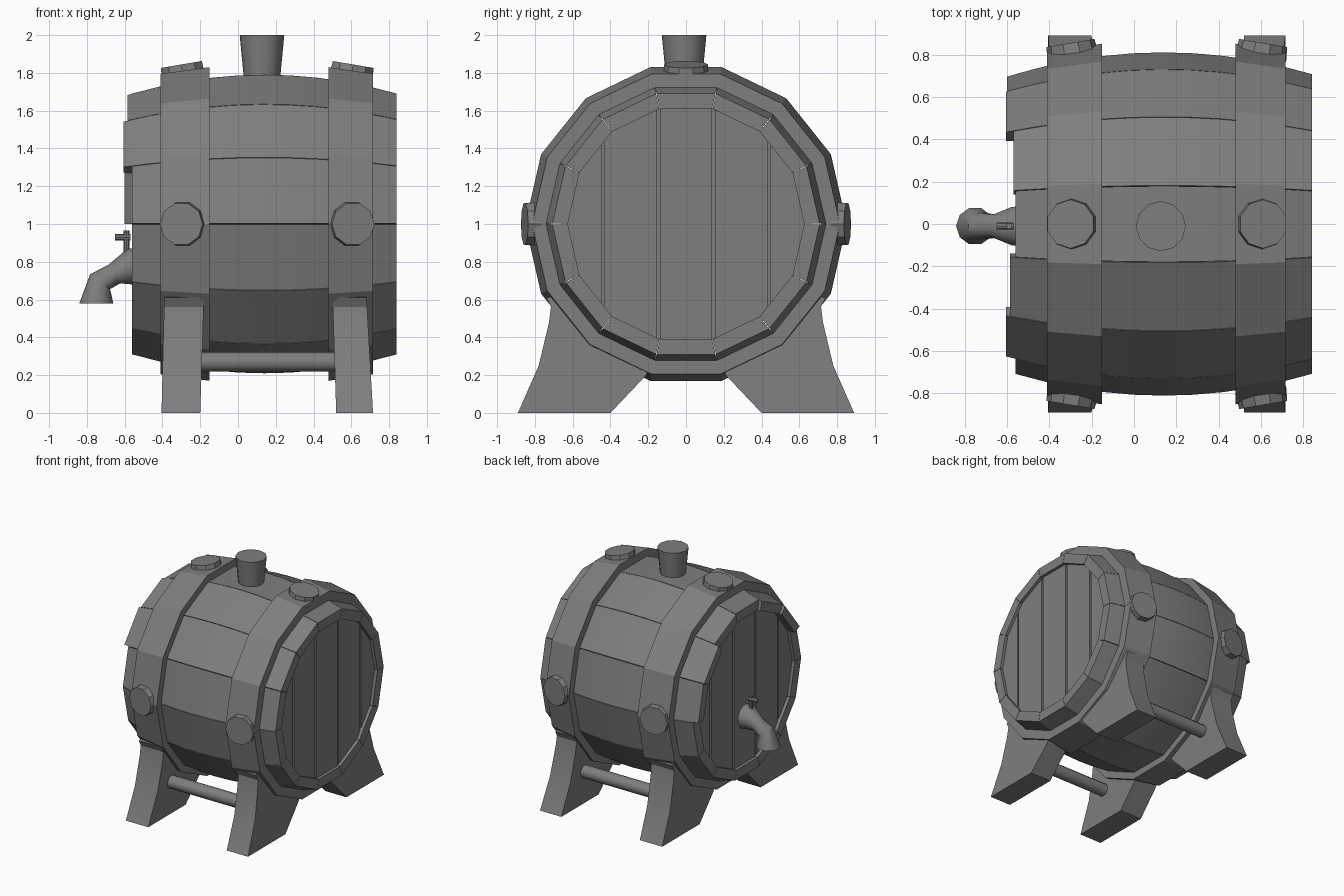
import bpy, bmesh, math
from mathutils import Vector

cube = bpy.data.objects.get("Cube")
if cube:
    bpy.data.objects.remove(cube, do_unlink=True)

GREY = (0.21, 0.21, 0.21, 1)
mat = bpy.data.materials.new("plain grey")
mat.use_nodes = True
mat.diffuse_color = GREY
mat.node_tree.nodes["Principled BSDF"].inputs["Base Color"].default_value = GREY

SIDES = 14
HALF = math.pi / SIDES
AXIS_Z = 1.0
MID_X = 0.14
LEFT_X, RIGHT_X = -0.56, 0.84


def finish(name, bm, smooth=20):
    bmesh.ops.recalc_face_normals(bm, faces=bm.faces)
    mesh = bpy.data.meshes.new(name)
    bm.to_mesh(mesh)
    bm.free()
    mesh.materials.append(mat)
    obj = bpy.data.objects.new(name, mesh)
    bpy.context.collection.objects.link(obj)
    bpy.ops.object.select_all(action="DESELECT")
    obj.select_set(True)
    bpy.context.view_layer.objects.active = obj
    bpy.ops.object.shade_smooth_by_angle(angle=math.radians(smooth))
    return obj


def loft(bm, rings, caps=True, closed=False):
    """Bridge equal rings of points, optionally capping or joining the ends."""
    loops = [[bm.verts.new(p) for p in ring] for ring in rings]
    pairs = list(zip(loops, loops[1:]))
    if closed:
        pairs.append((loops[-1], loops[0]))
    for a, b in pairs:
        for i in range(len(a)):
            j = (i + 1) % len(a)
            bm.faces.new((a[i], a[j], b[j], b[i]))
    if caps and not closed:
        bm.faces.new(loops[0])
        bm.faces.new(loops[-1])


def circle(center, direction, radius, n):
    rot = Vector(direction).to_track_quat("Z", "Y")
    return [Vector(center) + rot @ Vector((radius * math.cos(2 * math.pi * i / n),
            radius * math.sin(2 * math.pi * i / n), 0)) for i in range(n)]


def around(x, apothem, angle):
    """Point on the barrel polygon; the angle runs from the top towards +y."""
    r = apothem / math.cos(HALF)
    return Vector((x, r * math.sin(angle), AXIS_Z + r * math.cos(angle)))


def bulge(x):
    return 0.79 - 0.1 * ((x - MID_X) / 0.7) ** 2


def tapered(name, start, end, r1, r2, n=10, smooth=40):
    bm = bmesh.new()
    d = Vector(end) - Vector(start)
    loft(bm, [circle(start, d, r1, n), circle(end, d, r2, n)])
    return finish(name, bm, smooth)


# Barrel staves, a few of them running past the tap end
LONG = {1: 0.01, 2: 0.045, 3: 0.04, -2: 0.045, -1: 0.025}
bm = bmesh.new()
for k in range(-6, 8):
    a = 2 * HALF * k - HALF + 0.002
    b = 2 * HALF * k + HALF - 0.002
    x0 = LEFT_X - LONG.get(k, 0)
    rings = []
    for s in range(11):
        x = x0 + (RIGHT_X - x0) * s / 10
        outer = bulge(x)
        rings.append([around(x, outer, a), around(x, outer, b),
                      around(x, 0.61, b), around(x, 0.61, a)])
    loft(bm, rings)
finish("barrel_staves", bm)

# Vertical planks closing both ends, clipped to the barrel polygon
EDGES = [-0.64, -0.44, -0.145, 0.145, 0.44, 0.64]
for side, face_x, depth in (("left", RIGHT_X - 0.025, -0.05),
                            ("right", LEFT_X + 0.025, 0.05)):
    bm = bmesh.new()
    for lo, hi in zip(EDGES, EDGES[1:]):
        part = bmesh.new()
        loft(part, [[around(x, 0.615, HALF + 2 * HALF * i) for i in range(SIDES)]
                    for x in (face_x, face_x + depth)])
        for y, sign in ((lo + 0.008, -1), (hi - 0.008, 1)):
            cut = bmesh.ops.bisect_plane(
                part, geom=part.verts[:] + part.edges[:] + part.faces[:],
                plane_co=(0, y, 0), plane_no=(0, sign, 0), clear_outer=True)
            rim = [e for e in cut["geom_cut"] if isinstance(e, bmesh.types.BMEdge)]
            if rim:
                bmesh.ops.contextual_create(part, geom=rim)
        temp = bpy.data.meshes.new("plank")
        part.to_mesh(temp)
        part.free()
        bm.from_mesh(temp)
        bpy.data.meshes.remove(temp)
    # Backing board behind the plank gaps
    loft(bm, [[around(x, 0.615, HALF + 2 * HALF * i) for i in range(SIDES)]
              for x in (face_x + depth * 0.5, face_x + depth * 1.2)])
    finish(side + "_end_planks", bm)

# Hoops, round studs and cradle legs at each end
for side, inner, outer, stud_x, foot, top in (
        ("right", -0.15, -0.41, -0.295, (-0.405, -0.2), (-0.39, -0.18)),
        ("left", 0.48, 0.715, 0.605, (0.52, 0.715), (0.5, 0.68))):
    bm = bmesh.new()
    profile = [(inner, 0.83), (outer, 0.795), (outer, 0.7), (inner, 0.7)]
    loft(bm, [[around(x, r, HALF + 2 * HALF * i) for i in range(SIDES)]
              for x, r in profile], closed=True)
    finish(side + "_hoop", bm)

    slope = 0.17 if side == "left" else -0.17
    for place, y, z in (("top", 0, 1), ("front", -1, 0), ("back", 1, 0)):
        normal = Vector((slope, y, z)).normalized()
        mid = Vector((stud_x, y * 0.825, AXIS_Z + z * 0.815))
        tapered(f"{side}_{place}_stud", mid - normal * 0.04, mid + normal * 0.03,
                0.122, 0.115, smooth=20)

    for place, sign in (("front", -1), ("back", 1)):
        leg = [(0.89, 0), (0.78, 0.25), (0.725, 0.48), (0.715, 0.56), (0.74, 0.61),
               (0.67, 0.62), (0.45, 0.38), (0.2, 0.24), (0.21, 0.2), (0.4, 0)]
        bm = bmesh.new()
        loft(bm, [[(foot[e] + (top[e] - foot[e]) * z / 0.62, sign * y, z)
                   for y, z in leg] for e in (0, 1)])
        finish(f"{side}_{place}_leg", bm)

# Rods joining the legs
for place, y in (("front", -0.6), ("back", 0.6)):
    tapered(place + "_rod", (-0.25, y, 0.27), (0.55, y, 0.27), 0.052, 0.052, 12)

# Bung on top
tapered("bung", (0.127, -0.01, 1.76), (0.127, -0.01, 2), 0.095, 0.118, 12)

# Tap: flared pipe bending down to a wide nozzle
bm = bmesh.new()
path = [((-0.52, 0.775), (-1, 0), 0.1), ((-0.575, 0.775), (-1, -0.1), 0.095),
        ((-0.655, 0.735), (-0.8, -0.5), 0.058), ((-0.73, 0.695), (-0.6, -0.8), 0.066),
        ((-0.75, 0.58), (0, -1), 0.09)]
rings = []
for (x, z), (dx, dz), r in path:
    along = Vector((dx, 0, dz)).normalized()
    across = Vector((along.z, 0, -along.x))
    rings.append([Vector((x, -0.01, z)) + r * (across * math.cos(t) + Vector((0, math.sin(t), 0)))
                  for t in (math.pi * i / 5 for i in range(10))])
loft(bm, rings)
finish("tap", bm, 40)
tapered("tap_stem", (-0.59, -0.01, 0.82), (-0.59, -0.01, 0.965), 0.015, 0.015, 8)
tapered("tap_handle", (-0.65, -0.01, 0.93), (-0.57, -0.01, 0.93), 0.017, 0.017, 8)
